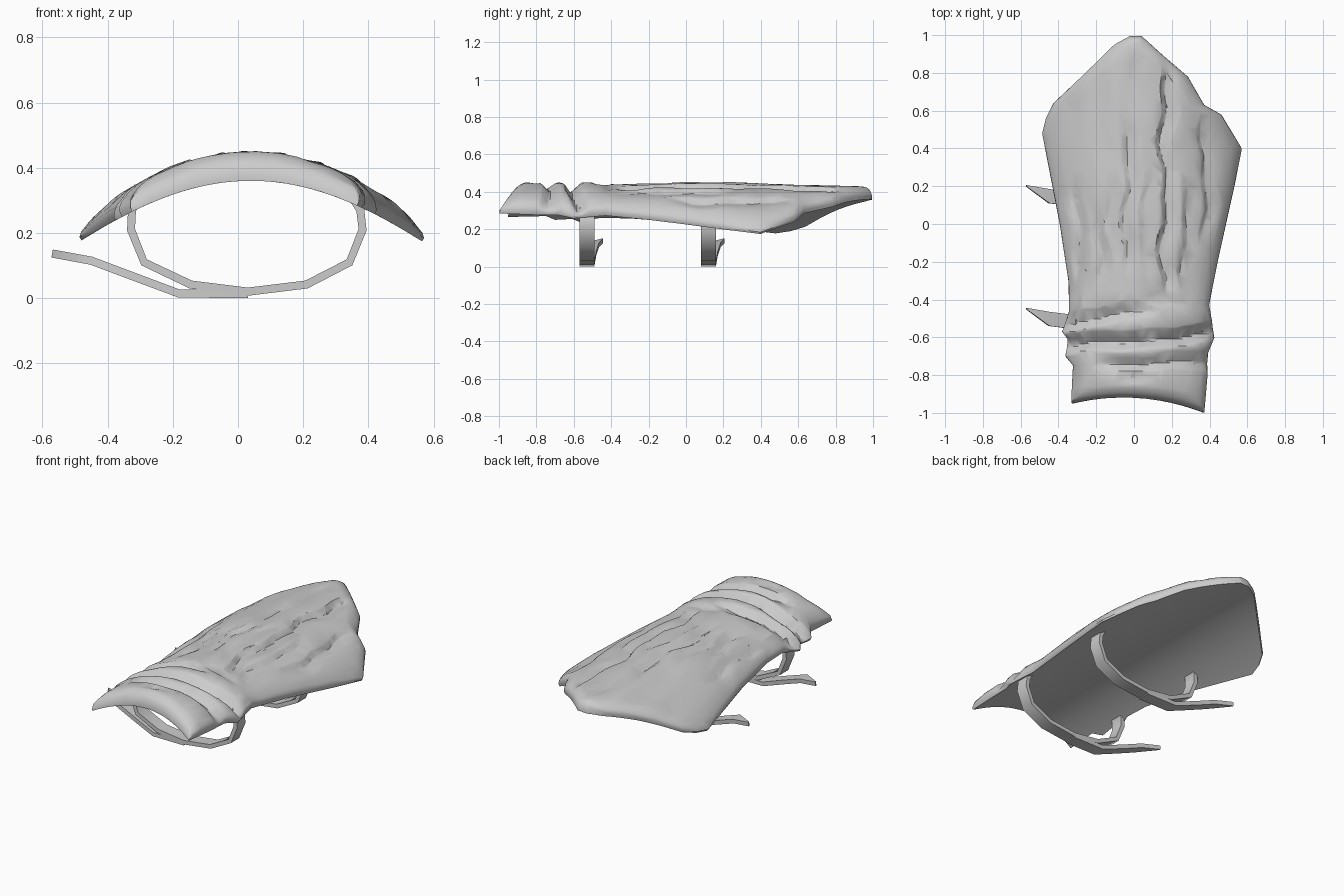
import bpy, bmesh, math
from mathutils import Vector, noise

if "Cube" in bpy.data.objects:
    bpy.data.objects.remove(bpy.data.objects["Cube"])

NU, NV = 90, 150

# outline edges of the plate as (y, x)
LEFT = [(-.96, -.325), (-.75, -.315), (-.70, -.355), (-.61, -.345), (-.57, -.375), (-.46, -.335),
        (-.3, -.34), (0, -.385), (.3, -.445), (.48, -.48), (.56, -.46), (.64, -.42), (.8, -.25), (.95, -.1), (.995, -.02)]
RIGHT = [(-.96, .365), (-.8, .38), (-.68, .385), (-.6, .42), (-.43, .39), (-.2, .435), (0, .48),
         (.2, .525), (.4, .565), (.58, .455), (.63, .365), (.78, .28), (.88, .165), (.995, .04)]
# overall thickness along the plate as (y, t)
THICK = [(-.96, .075), (-.88, .09), (-.45, .09), (-.35, .08), (0, .092), (.2, .094), (.45, .082), (1, .068)]
# lengthwise bark grooves: x, y start, y end, depth
GROOVES = [(.15, -.42, .88, .036), (-.03, -.3, .6, .026), (-.17, -.36, .1, .026), (-.28, -.36, .28, .022),
           (.25, -.42, .3, .02), (.35, -.12, .6, .026), (.06, -.32, .35, .016), (-.1, -.25, .32, .018),
           (.01, .55, .92, .014)]
# crosswise cuff folds: y at centre, slant, x start, x end, depth
FOLDS = [(-.84, .2, -.08, .12, .02), (-.745, .03, -.2, .5, .042), (-.62, .08, -.5, .5, .065),
         (-.47, .18, -.5, .15, .045), (-.41, -.06, -.02, .3, .025)]


def lerp(table, y):
    for (a, p), (b, q) in zip(table, table[1:]):
        if y <= b:
            return p + (q - p) * max(0, (y - a) / (b - a))
    return table[-1][1]


def zigzag(y, seed):
    k = y * 7 + seed * 2.7
    tri = abs((k % 2) - 1) - .5
    return .022 * tri + .014 * math.sin(y * 11 + seed * 5)


def fade(v, a, b, w=.08):
    return max(0, min(1, (v - a) / w, (b - v) / w))


def relief(x, y):
    cut = .012 * max(0, noise.noise(Vector((x * 9, y * 4, 1))))
    for i, (x0, a, b, d) in enumerate(GROOVES):
        s = x - x0 - zigzag(y, i)
        f = max(0, 1 - s / .065) if s > 0 else max(0, 1 + s / .026)
        cut = max(cut, d * f * fade(y, a, b, .14))
    for i, (y0, k, a, b, d) in enumerate(FOLDS):
        s = y - y0 - k * x - .5 * zigzag(x, i)
        f = max(0, 1 - s / .065) if s > 0 else max(0, 1 + s / .04)
        cut = max(cut, d * f * fade(x, a, b, .14))
    return cut


def arch(x):
    d = x - .04
    return .36 - .75 * d * d + .27 * d ** 4


def build_plate():
    bm = bmesh.new()
    top, low = [], []
    for j in range(NV + 1):
        y0 = -.96 + 1.955 * j / NV
        l, r = lerp(LEFT, y0), lerp(RIGHT, y0)
        rt, rl = [], []
        for i in range(NU + 1):
            x = l + (r - l) * i / NU
            front = max(0, 1 - (y0 + .96) / .25)
            y = y0 + front * (.04 - .05 * x - .45 * x * x)
            d = x - .04
            n = Vector((1.5 * d - 1.08 * d ** 3, 0, 1)).normalized()
            p = Vector((x, y, arch(x)))
            # thin rounded rim at the sides and both ends
            dist = min(x - l, r - x, (y0 + .96) * 1.5, (.995 - y0) * 2)
            e = min(1, max(0, dist) / .11)
            e = .28 + .72 * math.sqrt(1 - (1 - e) ** 2)
            side = 1 - .5 * min(1, abs(d) / .5) ** 2
            t = lerp(THICK, y0) * side * e - relief(x, y0) * e * .9
            rt.append(bm.verts.new(p + n * max(.012, t)))
            rl.append(bm.verts.new(p))
        top.append(rt)
        low.append(rl)
    for j in range(NV):
        for i in range(NU):
            bm.faces.new((top[j][i], top[j][i + 1], top[j + 1][i + 1], top[j + 1][i]))
            bm.faces.new((low[j][i], low[j + 1][i], low[j + 1][i + 1], low[j][i + 1]))
        for i in (0, NU):
            bm.faces.new((top[j][i], top[j + 1][i], low[j + 1][i], low[j][i]))
    for j in (0, NV):
        for i in range(NU):
            bm.faces.new((top[j][i], top[j][i + 1], low[j][i + 1], low[j][i]))
    return finish("bark_plate", bm)


def finish(name, bm):
    bmesh.ops.recalc_face_normals(bm, faces=bm.faces)
    me = bpy.data.meshes.new(name)
    bm.to_mesh(me)
    bm.free()
    ob = bpy.data.objects.new(name, me)
    bpy.context.collection.objects.link(ob)
    bpy.ops.object.select_all(action='DESELECT')
    ob.select_set(True)
    bpy.context.view_layer.objects.active = ob
    return ob


def ribbon(name, path, y_off):
    """Flat band along (x, z, y min, y max) points, 0.025 thick."""
    bm = bmesh.new()
    rings = []
    for k, (x, z, a, b) in enumerate(path):
        p, q = path[max(0, k - 1)], path[min(len(path) - 1, k + 1)]
        t = Vector((q[0] - p[0], q[1] - p[1])).normalized() * .0125
        rings.append([bm.verts.new((x + s * -t.y, y + y_off, z + s * t.x))
                      for s, y in ((-1, a), (1, a), (1, b), (-1, b))])
    for r, s in zip(rings, rings[1:]):
        for i in range(4):
            bm.faces.new((r[i], r[(i + 1) % 4], s[(i + 1) % 4], s[i]))
    bm.faces.new(rings[0])
    bm.faces.new(rings[-1])
    finish(name, bm)
    bpy.ops.object.shade_smooth_by_angle(angle=math.radians(55))


# arched plate, simplified to irregular carved facets
plate = build_plate()
dec = plate.modifiers.new("facets", 'DECIMATE')
dec.ratio = .055
bpy.ops.object.modifier_apply(modifier="facets")
bpy.ops.object.shade_smooth_by_angle(angle=math.radians(35))

# two straps, each with a loose tail
LOOP = [(-.30, .31), (-.325, .27), (-.328, .21), (-.288, .11), (-.145, .042), (.03, .02),
        (.21, .042), (.342, .11), (.382, .21), (.375, .27), (.35, .31)]
TAIL = [(.03, .0135, -.04, .04), (-.18, .014, -.04, .04), (-.33, .07, -.025, .05),
        (-.45, .115, -.01, .065), (-.57, .137, .078, .086)]
for tag, y in (("front", -.53), ("rear", .12)):
    ribbon(tag + "_strap", [(x, z, -.04, .04) for x, z in LOOP], y)
    ribbon(tag + "_strap_tail", TAIL, y)
